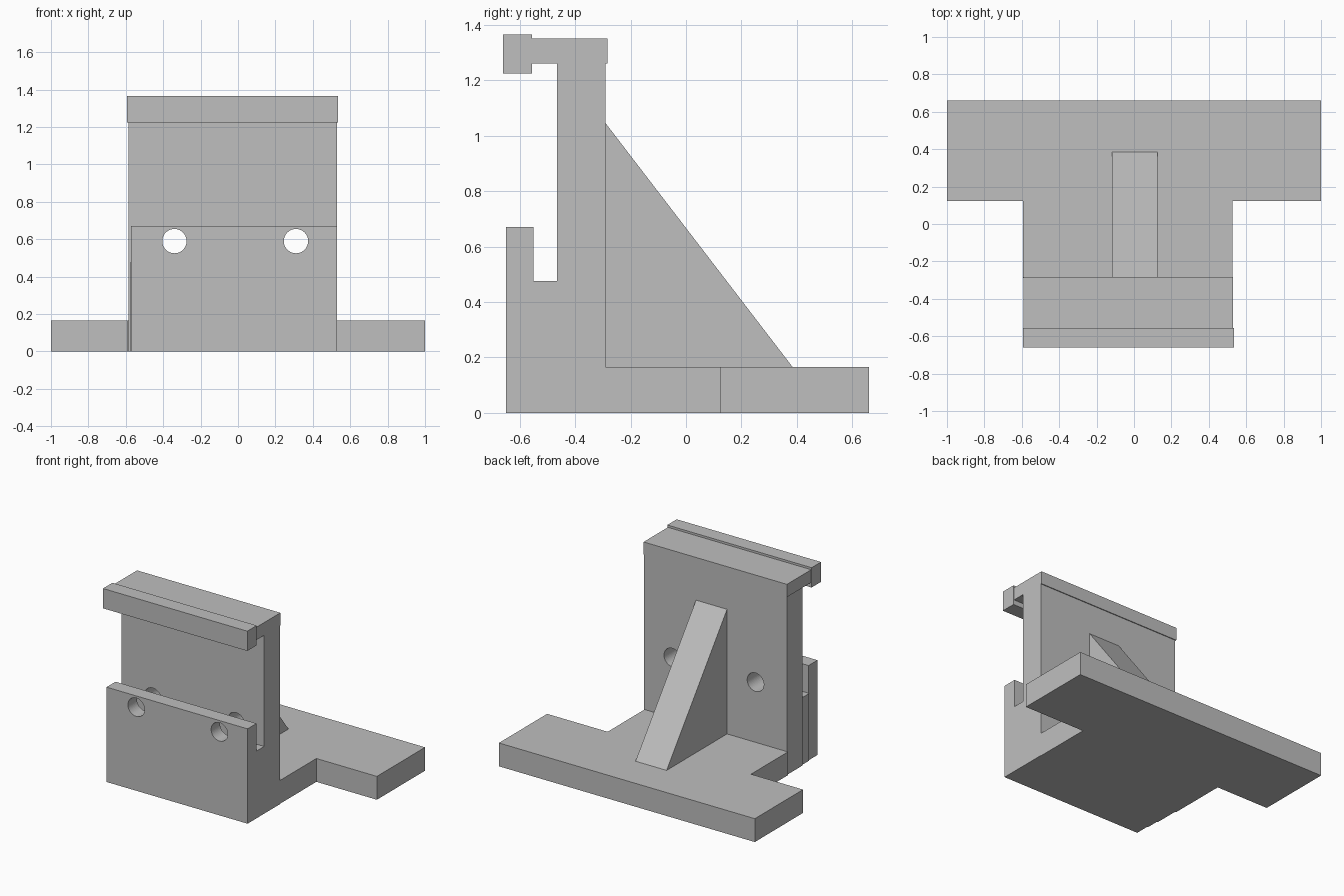
import bpy
import bmesh

cube = bpy.data.objects.get("Cube")
if cube:
    bpy.data.objects.remove(cube, do_unlink=True)

grey = bpy.data.materials.new("plain grey")
grey.use_nodes = True
grey.diffuse_color = (0.52, 0.52, 0.52, 1)
grey.node_tree.nodes["Principled BSDF"].inputs["Base Color"].default_value = (0.52, 0.52, 0.52, 1)


def extrude(name, outline, axis, low, high):
    """Extrude a 2D outline along x (outline is y, z) or z (outline is x, y)."""
    bm = bmesh.new()
    place = (lambda a, b: (low, a, b)) if axis == "x" else (lambda a, b: (a, b, low))
    face = bm.faces.new([bm.verts.new(place(a, b)) for a, b in outline])
    grown = bmesh.ops.extrude_face_region(bm, geom=[face])["geom"]
    depth = high - low
    shift = (depth, 0, 0) if axis == "x" else (0, 0, depth)
    bmesh.ops.translate(bm, vec=shift, verts=[g for g in grown if isinstance(g, bmesh.types.BMVert)])
    bmesh.ops.recalc_face_normals(bm, faces=bm.faces)
    mesh = bpy.data.meshes.new(name)
    bm.to_mesh(mesh)
    bm.free()
    mesh.materials.append(grey)
    obj = bpy.data.objects.new(name, mesh)
    bpy.context.collection.objects.link(obj)
    return obj


def box(name, x, y, z):
    outline = [(y[0], z[0]), (y[1], z[0]), (y[1], z[1]), (y[0], z[1])]
    return extrude(name, outline, "x", *x)


# T-shaped foot
extrude("base_plate", [(-0.593, -0.29), (0.527, -0.29), (0.527, 0.122), (1, 0.122),
                       (1, 0.66), (-1, 0.66), (-1, 0.122), (-0.593, 0.122)], "z", 0, 0.165)

# Upright wall, spacer and front plate
wall = box("upright_wall", (-0.585, 0.53), (-0.465, -0.29), (0, 1.26))
box("spacer", (-0.578, 0.53), (-0.55, -0.465), (0, 0.475))
front = box("front_plate", (-0.572, 0.53), (-0.65, -0.55), (0, 0.67))

# Overhanging cap and its lip
box("top_cap", (-0.59, 0.53), (-0.555, -0.284), (1.26, 1.35))
box("cap_lip", (-0.593, 0.535), (-0.66, -0.555), (1.225, 1.365))

# Triangular brace behind the wall
extrude("rear_brace", [(-0.29, 0.165), (0.385, 0.165), (-0.29, 1.045)], "x", -0.118, 0.125)

# Bolt holes through wall and front plate
for side, x in (("right", -0.34), ("left", 0.31)):
    bpy.ops.mesh.primitive_cylinder_add(vertices=48, radius=0.065, depth=1,
                                        location=(x, -0.47, 0.59), rotation=(1.5708, 0, 0))
    cutter = bpy.context.object
    cutter.name = side + "_hole_cutter"
    cutter.data.materials.append(grey)
    cutter.hide_render = True
    cutter.hide_set(True)
    for part in (wall, front):
        mod = part.modifiers.new(side + "_hole", "BOOLEAN")
        mod.operation = "DIFFERENCE"
        mod.solver = "EXACT"
        mod.object = cutter
